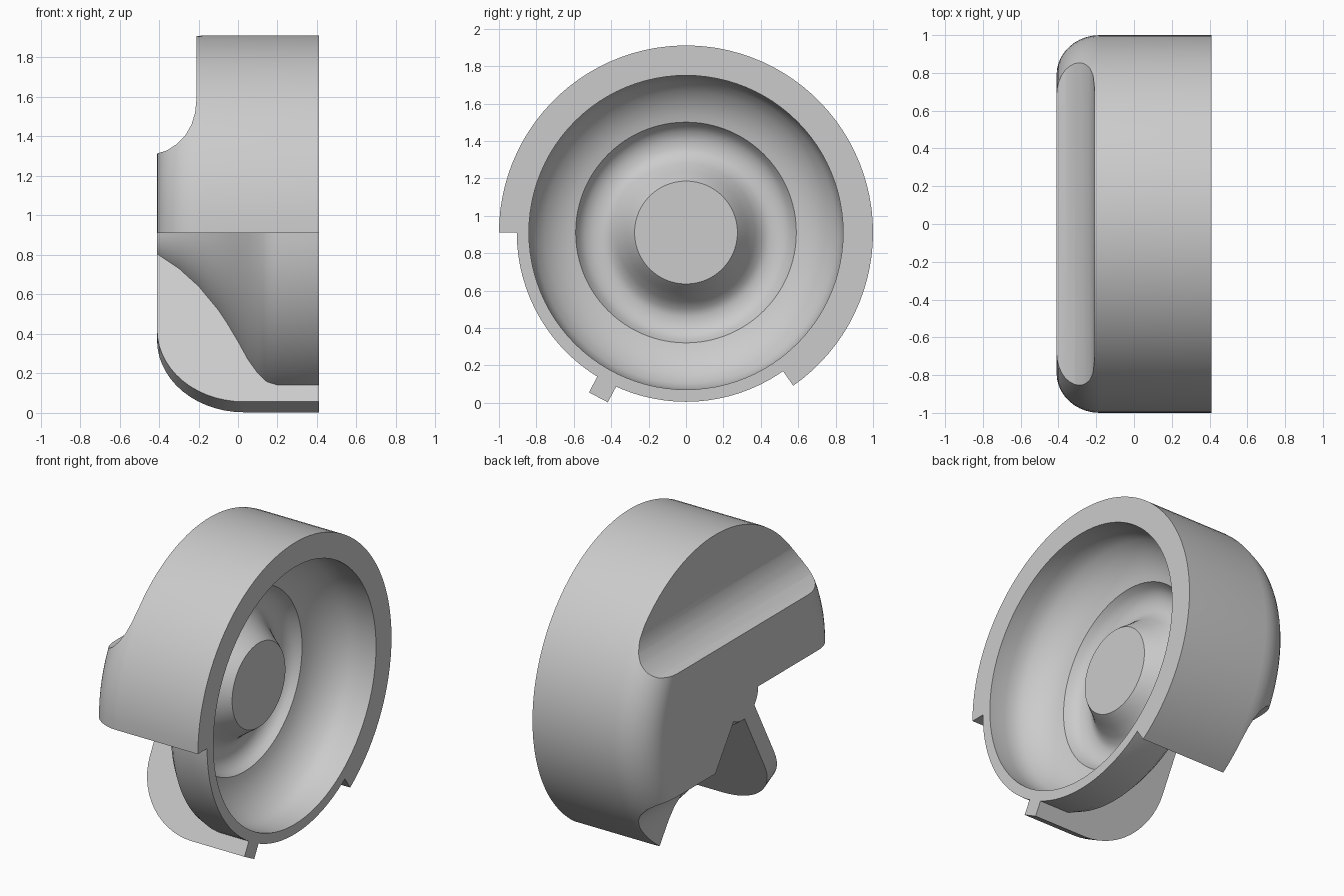
import bpy, bmesh
from math import cos, sin, pi, radians

if "Cube" in bpy.data.objects:
    bpy.data.objects.remove(bpy.data.objects["Cube"])

ZC = 0.911          # height of the horizontal turning axis (runs along x)


def make_object(name, bm):
    bmesh.ops.remove_doubles(bm, verts=bm.verts, dist=1e-5)
    bmesh.ops.dissolve_degenerate(bm, edges=bm.edges, dist=1e-5)
    bmesh.ops.recalc_face_normals(bm, faces=bm.faces)
    mesh = bpy.data.meshes.new(name)
    bm.to_mesh(mesh)
    bm.free()
    ob = bpy.data.objects.new(name, mesh)
    bpy.context.collection.objects.link(ob)
    return ob


def revolve(name, profile, a0, a1, steps):
    """Sweep a closed (x, radius) profile round the axis; cap it if partial."""
    bm = bmesh.new()
    full = abs(a1 - a0) > 359.9
    count = steps if full else steps + 1
    rings = []
    for i in range(count):
        a = radians(a0 + (a1 - a0) * i / steps)
        rings.append([bm.verts.new((x, r * cos(a), ZC + r * sin(a))) for x, r in profile])
    n = len(profile)
    for i in range(steps):
        p, q = rings[i], rings[(i + 1) % count]
        for j in range(n):
            k = (j + 1) % n
            if profile[j][1] == 0 and profile[k][1] == 0:
                continue        # edge lying on the axis
            bm.faces.new((p[j], p[k], q[k], q[j]))
    if not full:
        bm.faces.new(rings[0])
        bm.faces.new(rings[-1][::-1])
    return make_object(name, bm)


def radial_slab(name, profile, angle, half):
    """Extrude a closed (x, radius) profile sideways about a radial direction."""
    bm = bmesh.new()
    a = radians(angle)
    sides = [[bm.verts.new((x, r * cos(a) - s * sin(a), ZC + r * sin(a) + s * cos(a)))
              for x, r in profile] for s in (-half, half)]
    n = len(profile)
    for j in range(n):
        k = (j + 1) % n
        bm.faces.new((sides[0][j], sides[0][k], sides[1][k], sides[1][j]))
    bm.faces.new(sides[0])
    bm.faces.new(sides[1][::-1])
    return make_object(name, bm)


def boolean(target, other, operation):
    mod = target.modifiers.new("bool", 'BOOLEAN')
    mod.operation = operation
    mod.solver = 'EXACT'
    mod.object = other
    bpy.context.view_layer.objects.active = target
    bpy.ops.object.modifier_apply(modifier=mod.name)
    bpy.data.objects.remove(other, do_unlink=True)


def fillet(x0, r0, x1, r1, n=10):
    """Quarter ellipse from the back face (x0, r0) to the rim (x1, r1)."""
    return [(x1 - (x1 - x0) * cos(t * pi / 2 / n), r0 + (r1 - r0) * sin(t * pi / 2 / n))
            for t in range(n + 1)]


# bell-shaped shell: outside curve, then the stepped cavity
bell_outside = [(-.41, 0), (-.41, .16), (-.3, .24), (-.2, .34), (-.1, .475), (-.05, .56),
                (0, .655), (.05, .758), (.1, .837), (.145, .885), (.2, .905), (.41, .905)]
bell_cavity = [(.41, .84), (.3, .84), (.24, .83), (.19, .807), (.13, .755), (.085, .69),
               (.06, .63), (.05, .59), (.015, .57), (-.015, .54), (-.03, .5), (-.035, .45),
               (-.02, .41), (.02, .37), (.08, .325), (.125, .295), (.15, .275), (.15, 0)]
housing = revolve("housing", bell_outside + bell_cavity, 0, 360, 96)

# line hidden inside the shell wall, where the outer parts join it
join_line = [(.41, .872), (.25, .872), (.16, .85), (.09, .76), (.01, .6), (-.055, .5),
             (-.08, .43), (-.3, .1), (-.41, .1)]

# thick outer jacket, missing a lower sector
jacket = revolve("jacket", fillet(-.41, .79, -.18, 1) + [(.41, 1)] + join_line, -55, 180, 64)

# scooped notches in the back of the jacket, top and bottom
scoop = [(-.5, .385), (-.41, .402), (-.36, .418), (-.31, .45), (-.265, .497), (-.235, .55),
         (-.217, .61), (-.21, .68), (-.21, 1.2), (-.5, 1.2)]
for angle in (90, 270):
    cutter = radial_slab("notch_cutter", scoop, angle, 1.3)
    cutter.hide_render = True
    boolean(jacket, cutter, 'DIFFERENCE')

# single rib standing in the open sector
rib = radial_slab("rib", fillet(-.41, .585, .03, .998, 14) + [(.41, .998)] + join_line, 242, .057)

boolean(housing, jacket, 'UNION')
boolean(housing, rib, 'UNION')

# smooth shading with crisp edges
bpy.ops.object.select_all(action='DESELECT')
housing.select_set(True)
bpy.context.view_layer.objects.active = housing
bpy.ops.object.shade_smooth_by_angle(angle=radians(30))
